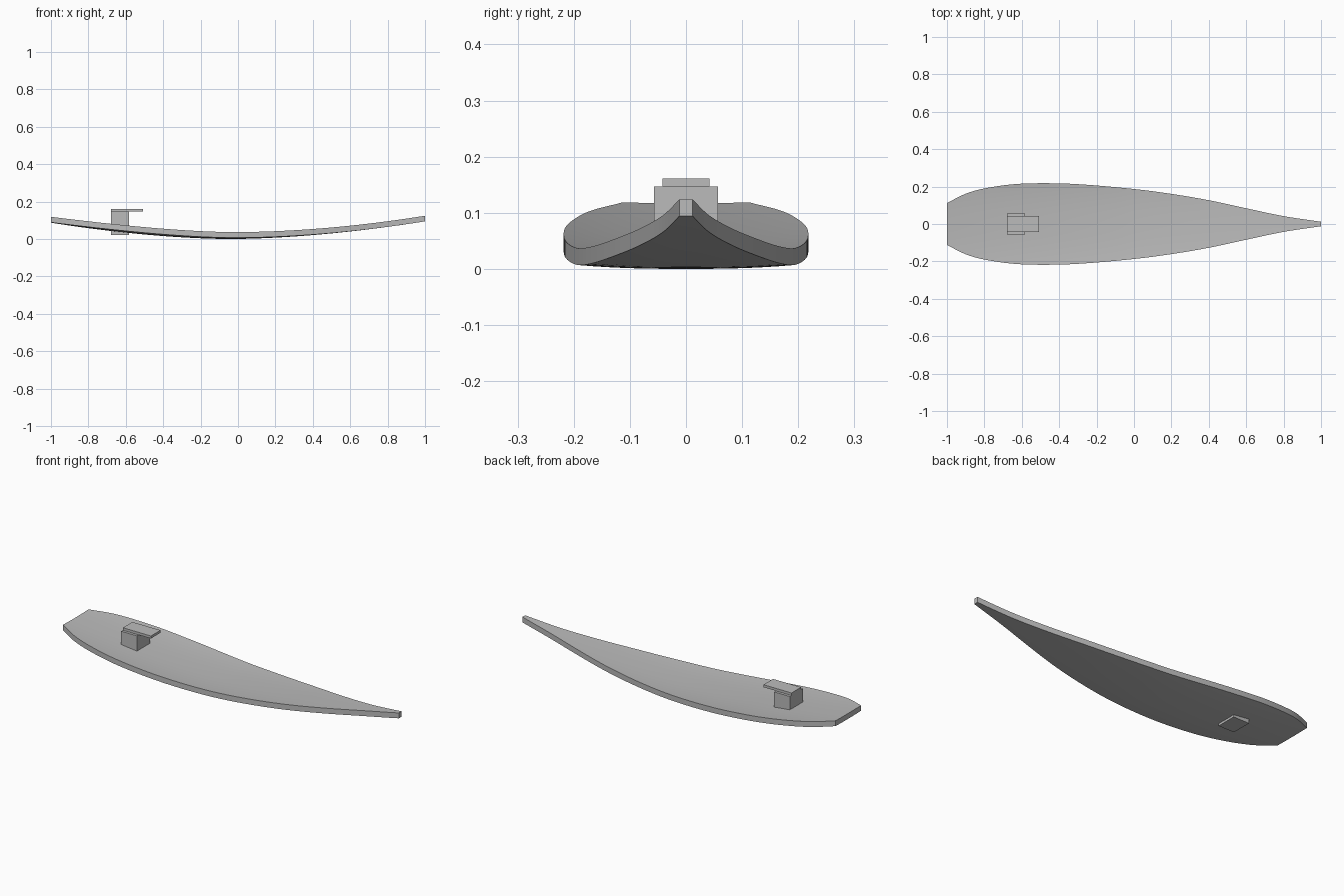
import bpy, bmesh, math

cube = bpy.data.objects.get("Cube")
if cube:
    bpy.data.objects.remove(cube, do_unlink=True)

grey = bpy.data.materials.new("plain grey")
grey.use_nodes = True
colour = (0.5, 0.5, 0.5, 1)
grey.diffuse_color = colour
grey.node_tree.nodes["Principled BSDF"].inputs["Base Color"].default_value = colour

# Half-width of the board along its length
OUTLINE = [(-1, .112), (-.9, .162), (-.8, .190), (-.65, .212), (-.5, .218),
           (-.3, .213), (0, .187), (.2, .161), (.4, .127), (.6, .084),
           (.8, .042), (1, .012)]
THICKNESS = 0.03
STATIONS, ACROSS = 64, 16


def half_width(x):
    """Smooth Hermite interpolation of the outline."""
    last = len(OUTLINE) - 1

    def slope(k):
        a, b = OUTLINE[max(k - 1, 0)], OUTLINE[min(k + 1, last)]
        return (b[1] - a[1]) / (b[0] - a[0])

    i = max(k for k in range(last) if OUTLINE[k][0] <= x)
    (x0, y0), (x1, y1) = OUTLINE[i], OUTLINE[i + 1]
    d = x1 - x0
    t = (x - x0) / d
    s = 1 - t
    return (s * s * (1 + 2 * t) * y0 + t * s * s * d * slope(i)
            + t * t * (3 - 2 * t) * y1 - t * t * s * d * slope(i + 1))


def rocker(x):
    """Height of the keel line, lifting towards both ends."""
    u = x + 0.04
    rise, reach = (0.094, 1.04) if u > 0 else (0.087, 0.96)
    return rise * (abs(u) / reach) ** 1.75


def finish(bm, name):
    bmesh.ops.recalc_face_normals(bm, faces=bm.faces)
    mesh = bpy.data.meshes.new(name)
    bm.to_mesh(mesh)
    bm.free()
    mesh.materials.append(grey)
    ob = bpy.data.objects.new(name, mesh)
    bpy.context.collection.objects.link(ob)
    return ob


def box(name, lo, hi):
    bm = bmesh.new()
    bmesh.ops.create_cube(bm, size=1)
    for v in bm.verts:
        v.co = [a + (b - a) * (c + .5) for a, b, c in zip(lo, hi, v.co)]
    return finish(bm, name)


# Board: closed cross-sections lofted from stern to nose, slightly dished
bm = bmesh.new()
rings = []
for i in range(STATIONS + 1):
    x = -1 + 2 * i / STATIONS
    w, z = half_width(x), rocker(x)
    ys = [w * (2 * j / ACROSS - 1) for j in range(ACROSS + 1)]
    lower = [bm.verts.new((x, y, z + .42 * abs(y) ** 2.5)) for y in ys]
    upper = [bm.verts.new(v.co + type(v.co)((0, 0, THICKNESS))) for v in lower]
    rings.append(lower + upper[::-1])
for a, b in zip(rings, rings[1:]):
    n = len(a)
    for j in range(n):
        k = (j + 1) % n
        bm.faces.new((a[j], a[k], b[k], b[j]))
bm.faces.new(rings[0])
bm.faces.new(rings[-1])
board = finish(bm, "board")
bpy.ops.object.select_all(action='DESELECT')
board.select_set(True)
bpy.context.view_layer.objects.active = board
bpy.ops.object.shade_smooth_by_angle(angle=math.radians(30))

# Post passing through the board, with an overhanging plate on top
box("post", (-.68, -.057, .02), (-.583, .057, .147))
box("top_plate", (-.68, -.042, .147), (-.507, .042, .161))
